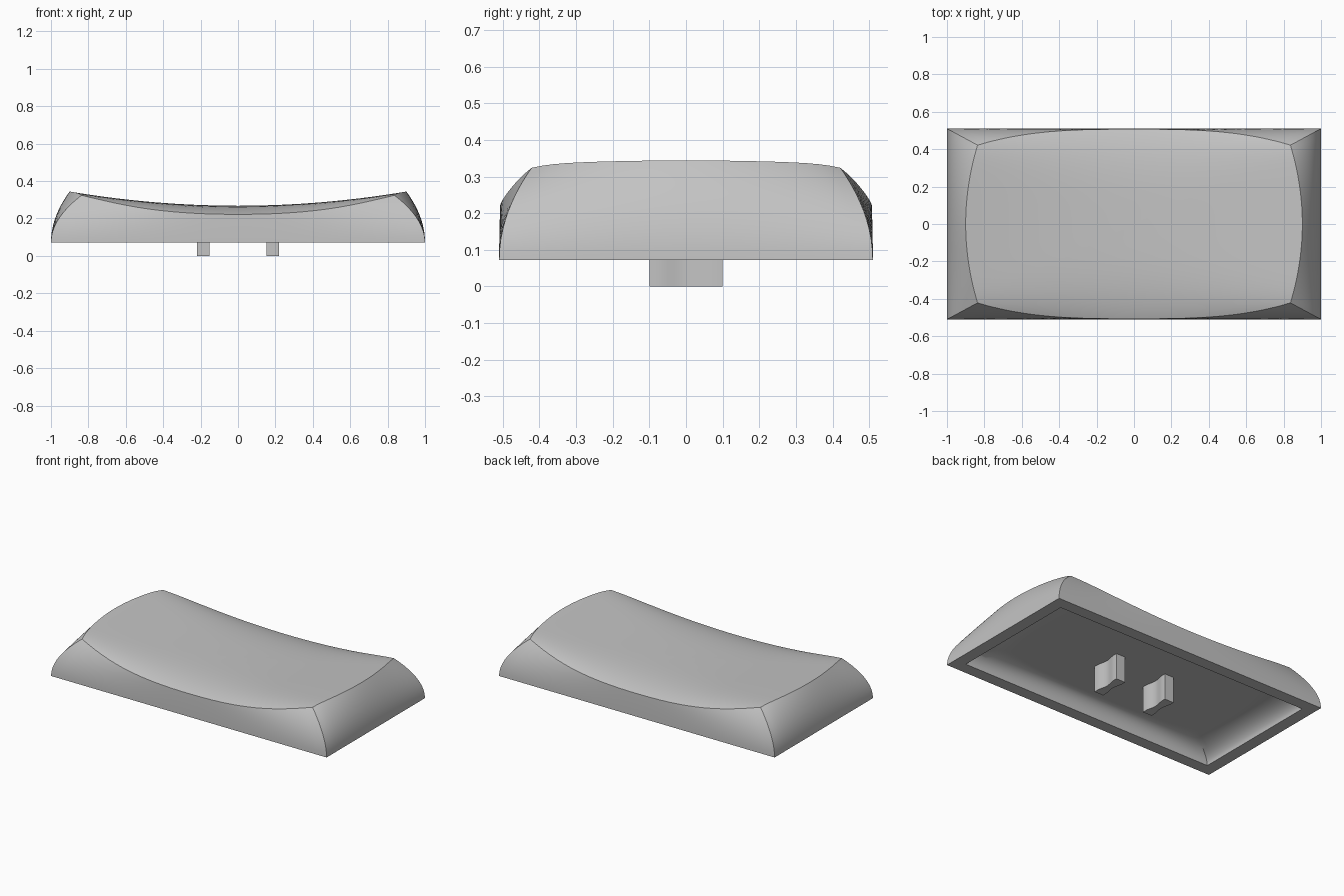
import bpy, bmesh, math

cube = bpy.data.objects.get("Cube")
if cube:
    bpy.data.objects.remove(cube, do_unlink=True)

grey = bpy.data.materials.new("plain_grey")
grey.use_nodes = True
COLOUR = (0.55, 0.55, 0.55, 1)
grey.diffuse_color = COLOUR
grey.node_tree.nodes["Principled BSDF"].inputs["Base Color"].default_value = COLOUR

BASE_Z = 0.072
N = 28        # samples per side


def dish(x, y):
    """Height of the saddle-shaped top, which droops later near the ends."""
    u = (x / 0.9) ** 2
    return 0.268 + 0.076 * u - 0.046 * abs(y / 0.507) ** (4 + 5 * u)


def ceiling(x, y):
    """Height of the flat cavity roof."""
    return 0.17


def outline(front, end):
    """Closed outline, counter-clockwise, from a front and an end edge."""
    ts = [2 * i / N - 1 for i in range(N)]
    first = [front(t) for t in ts] + [end(t) for t in ts]
    return first + [(-x, -y) for x, y in first]


def rectangle(hx, hy):
    return outline(lambda t: (t * hx, -hy), lambda t: (hx, t * hy))


def bowed_rim(sx, sy):
    """Rim with bowed sides whose samples pair with those of a rectangle."""
    cx, cy = 0.8365, 0.4215
    return outline(
        lambda t: (sx * t * cx, -sy * (0.507 - 0.146 * abs(t * cx) ** 3)),
        lambda t: (sx * (0.9 - 0.358 * (t * cy) ** 2), sy * t * cy))


def shell_rings(base, rim, height, inset, steps=14):
    """Rings from the base up the wall, then inward across the top."""
    rings = []
    for k in range(steps + 1):
        s = math.sin(k / steps * math.pi / 2)
        f = inset(s)
        rings.append([(bx + (rx - bx) * f, by + (ry - by) * f,
                       BASE_Z + (height(rx, ry) - BASE_Z) * s)
                      for (bx, by), (rx, ry) in zip(base, rim)])
    for k in (0.98, 0.95, 0.91, 0.86, 0.8, 0.72, 0.62, 0.5, 0.37, 0.24, 0.11):
        rings.append([(x * k, y * k, height(x * k, y * k)) for x, y in rim])
    return rings


def finish(name, bm):
    bmesh.ops.recalc_face_normals(bm, faces=bm.faces)
    mesh = bpy.data.meshes.new(name)
    bm.to_mesh(mesh)
    bm.free()
    mesh.materials.append(grey)
    obj = bpy.data.objects.new(name, mesh)
    bpy.context.collection.objects.link(obj)
    bpy.ops.object.select_all(action="DESELECT")
    obj.select_set(True)
    bpy.context.view_layer.objects.active = obj
    bpy.ops.object.shade_smooth_by_angle(angle=math.radians(30))


# Hollow cap: outer surface, flat bottom lip and rounded cavity in one loft
outer = shell_rings(rectangle(1, 0.51), bowed_rim(1, 1), dish,
                    lambda s: s * s)
inner = shell_rings(rectangle(0.922, 0.432), bowed_rim(0.84, 0.7), ceiling,
                    lambda s: 1 - math.sqrt(max(0, 1 - s * s)))
bm = bmesh.new()
loops = [[bm.verts.new(p) for p in ring] for ring in outer[::-1] + inner]
for a, b in zip(loops, loops[1:]):
    for i in range(len(a)):
        j = (i + 1) % len(a)
        bm.faces.new((a[i], a[j], b[j], b[i]))
for loop, height in ((loops[0], dish), (loops[-1], ceiling)):
    centre = bm.verts.new((0, 0, height(0, 0)))
    for i in range(len(loop)):
        bm.faces.new((loop[i], loop[(i + 1) % len(loop)], centre))
finish("cap_shell", bm)

# Two waisted mounting prongs reaching up to the cavity roof
for name, cx in (("left_prong", 0.185), ("right_prong", -0.185)):
    bm = bmesh.new()
    edge = []
    for i in range(17):
        y = -0.1 + 0.2 * i / 16
        waist = 0.5 + 0.5 * math.cos(math.pi * min(1, abs(y) / 0.08))
        edge.append((0.033 - 0.012 * waist, y))
    profile = edge + [(-w, y) for w, y in edge[::-1]]
    face = bm.faces.new([bm.verts.new((cx + w, y, 0)) for w, y in profile])
    top = bmesh.ops.extrude_face_region(bm, geom=[face])["geom"]
    for v in top:
        if isinstance(v, bmesh.types.BMVert):
            v.co.z = 0.172
    finish(name, bm)
